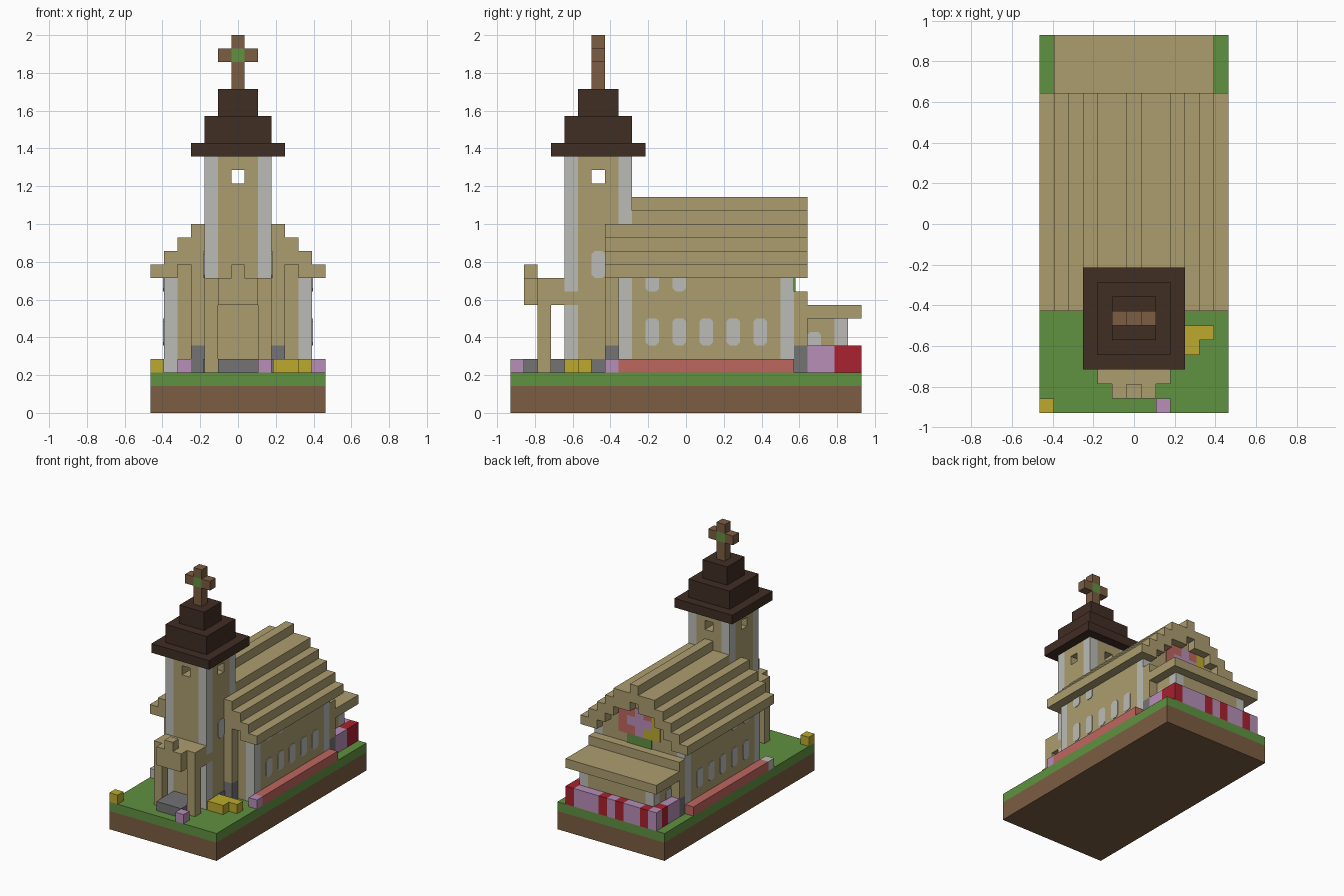
import bpy
import bmesh
from mathutils import Matrix, Vector

cube = bpy.data.objects.get("Cube")
if cube:
    bpy.data.objects.remove(cube)

U = 1 / 14      # edge of one block
MID = 13        # rows are counted from the front edge of the plot


def linear(c):
    c /= 255
    return c / 12.92 if c < 0.04045 else ((c + 0.055) / 1.055) ** 2.4


def material(name, *rgb):
    m = bpy.data.materials.new(name)
    col = [linear(c) for c in rgb] + [1]
    m.use_nodes = True
    m.diffuse_color = col
    m.node_tree.nodes["Principled BSDF"].inputs["Base Color"].default_value = col
    return m


tan = material("sandstone", 172, 157, 112)
grass = material("grass_green", 96, 145, 64)
earth = material("earth_brown", 124, 93, 66)
dark = material("dark_brown", 64, 45, 36)
pale = material("pale_grey", 187, 187, 182)
stone = material("stone_grey", 115, 115, 117)
lilac = material("lilac", 183, 142, 183)
coral = material("coral", 190, 102, 94)
red = material("crimson", 168, 34, 46)
yellow = material("yellow", 188, 170, 45)


def finish(name, bm, mat):
    bmesh.ops.recalc_face_normals(bm, faces=bm.faces)
    mesh = bpy.data.meshes.new(name)
    bm.to_mesh(mesh)
    bm.free()
    mesh.materials.append(mat)
    obj = bpy.data.objects.new(name, mesh)
    bpy.context.scene.collection.objects.link(obj)
    return obj


def part(name, mat, *boxes, mirror=False):
    """Blocks given as x0, x1, row0, row1, z0, z1; optionally mirrored in x."""
    bm = bmesh.new()
    if mirror:
        boxes += tuple((-b[1], -b[0], *b[2:]) for b in boxes)
    for x0, x1, y0, y1, z0, z1 in boxes:
        lo = Vector((x0, y0 - MID, z0)) * U
        hi = Vector((x1, y1 - MID, z1)) * U
        m = Matrix.Translation((lo + hi) / 2) @ Matrix.Diagonal((*(hi - lo), 1))
        bmesh.ops.create_cube(bm, size=1, matrix=m)
    return finish(name, bm, mat)


def window(name, x, row, z0, z1, cut_low=True, cut_high=True):
    """Thin pane with clipped corners on both side walls."""
    c = 0.22
    low = [(c, z0), (1 - c, z0)] if cut_low else []
    high = [(1 - c, z1), (c, z1)] if cut_high else []
    a, b = (z0 + c if cut_low else z0), (z1 - c if cut_high else z1)
    outline = low + [(1, a), (1, b)] + high + [(0, b), (0, a)]
    bm = bmesh.new()
    for s in (-1, 1):
        verts = [bm.verts.new((s * x * U, (row + y - MID) * U, z * U)) for y, z in outline]
        face = bm.faces.new(verts)
        out = bmesh.ops.extrude_face_region(bm, geom=[face])["geom"]
        for v in out:
            if isinstance(v, bmesh.types.BMVert):
                v.co.x += s * 0.004
    finish(name, bm, pale)


# Plot
part("ground", earth, (-6.5, 6.5, 0, 26, 0, 2))
part("lawn", grass, (-6.5, 6.5, 0, 26, 2, 3))

# Nave walls, corner posts and gable filling
part("nave_walls", tan, (-5.5, 5.5, 9, 20, 3, 10), (-4.5, 4.5, 8, 9, 3, 10),
     (-4.5, 4.5, 20, 21, 3, 10))
part("nave_corner_posts", pale, (4.5, 5.5, 8, 9, 3, 10), (4.5, 5.5, 20, 21, 3, 10), mirror=True)
part("gable_walls", tan, (-4.5, 4.5, 8, 21, 10, 11), (-3.5, 3.5, 8, 21, 11, 12),
     (-2.5, 2.5, 9, 21, 12, 13), (-0.5, 0.5, 9, 21, 13, 14))
part("front_buttresses", tan, (2.5, 3.5, 7, 8, 5, 12), mirror=True)
part("front_buttress_bases", stone, (2.5, 3.5, 7, 8, 3, 5), mirror=True)

# Stepped nave roof
part("nave_roof_eaves", tan, (5.5, 6.5, 7, 22, 10, 11), mirror=True)
part("nave_roof_steps", tan, *[(4.5 - i, 5.5 - i, 7, 22, 10 + i, 12 + i) for i in range(3)],
     mirror=True)
part("nave_roof_top", tan, (0.5, 2.5, 9, 22, 13, 15), mirror=True)
part("nave_roof_ridge", tan, (-0.5, 0.5, 9, 22, 14, 16))

# Side windows
for i in range(5):
    window(f"nave_window_{i}", 5.5, 10 + 2 * i, 5, 7)
for row in (10, 12):
    window(f"upper_window_{row}", 5.5, row, 9, 10, cut_high=False)
window("tower_window", 2.5, 6, 10, 12)

# Coloured gable window, rows from the top down, seen from behind
glass = {"R": coral, "P": lilac, "Y": yellow, "G": grass}
cells = {k: [] for k in glass}
for r, line in enumerate(("RRPRY", "RPPPY", "RRPYY", " GGG ")):
    for i, key in enumerate(line):
        if key in glass:
            cells[key].append((1.5 - i, 2.5 - i, 21, 21.1, 12 - r, 13 - r))
for key, boxes in cells.items():
    part("gable_glass_" + glass[key].name, glass[key], *boxes)

# Tower, with a crossed opening at the belfry
part("tower_walls", tan, (-1.5, 1.5, 4, 9, 3, 17), (-2.5, 2.5, 5, 8, 3, 17),
     (-1.5, 1.5, 4, 9, 18, 19), (-2.5, 2.5, 5, 8, 18, 19))
part("belfry_piers", tan, (0.5, 1.5, 4, 6, 17, 18), (1.5, 2.5, 5, 6, 17, 18),
     (0.5, 1.5, 7, 9, 17, 18), (1.5, 2.5, 7, 8, 17, 18), mirror=True)
part("tower_corner_posts", pale, (1.5, 2.5, 4, 5, 3, 8), (1.5, 2.5, 4, 5, 9, 19),
     (1.5, 2.5, 8, 9, 3, 19), mirror=True)
part("tower_post_bands", tan, (1.5, 2.5, 4, 5, 8, 9), mirror=True)
part("tower_base_stones", stone, (2.5, 2.6, 6, 7, 3, 4), mirror=True)

# Spire and cross
part("spire", dark, (-3.5, 3.5, 3, 10, 19, 20), (-2.5, 2.5, 4, 9, 20, 22),
     (-1.5, 1.5, 5, 8, 22, 24))
part("cross", earth, (-0.5, 0.5, 6, 7, 24, 26), (-0.5, 0.5, 6, 7, 27, 28),
     (0.5, 1.5, 6, 7, 26, 27), (-1.5, -0.5, 6, 7, 26, 27))
part("cross_centre", grass, (-0.5, 0.5, 6, 7, 26, 27))

# Porch
part("porch_posts", tan, (1.5, 2.5, 2, 3, 3, 8), mirror=True)
part("porch_roof", tan, (-2.5, 2.5, 2, 4, 8, 10), (-1.5, 1.5, 1, 2, 8, 10),
     (-0.5, 0.5, 1, 2, 10, 11))
part("porch_floor", stone, (-1.5, 1.5, 1, 4, 3, 4))

# Chancel at the back with a low roof
part("chancel_base", stone, (-5.5, 5.5, 21, 22, 3, 5))
part("chancel_upper_step", tan, (-5.5, 5.5, 21, 22, 5, 9))
part("chancel_walls", tan, (-4.5, 4.5, 22, 24, 3, 7), (-3.5, 3.5, 24, 25, 3, 7))
part("chancel_corner_posts", pale, (3.5, 4.5, 24, 25, 3, 7), mirror=True)
part("chancel_roof", tan, (-5.5, 5.5, 22, 26, 7, 8))
window("chancel_window", 4.5, 22, 4, 6, cut_low=False)

# Flower hedges
part("side_flower_beds", coral, (5.5, 6.5, 8, 21, 3, 4), mirror=True)
part("side_hedges", lilac, (4.5, 5.5, 22, 24, 3, 5), mirror=True)
part("side_hedge_ends", red, (4.5, 5.5, 24, 25, 3, 5), mirror=True)
hedge = {red: [], lilac: []}
for i in range(11):
    mat = red if i in (0, 4, 6, 9) else lilac
    hedge[mat].append((4.5 - i, 5.5 - i, 25, 26, 3, 5))
for mat, boxes in hedge.items():
    part("back_hedge_" + mat.name, mat, *boxes)

# Loose flowers and a stone on the lawn
part("yellow_flowers", yellow, (2.6, 5.5, 5, 6, 3, 4), (2.6, 4.5, 4, 5, 3, 4),
     (-6.5, -5.5, 0, 1, 3, 4))
part("lilac_flowers", lilac, (1.5, 2.5, 0, 1, 3, 4), (5.5, 6.5, 7, 8, 3, 4),
     (-4.5, -3.5, 7, 8, 3, 4))
part("pale_stone", pale, (-6.5, -5.5, 7, 8, 3, 4))
